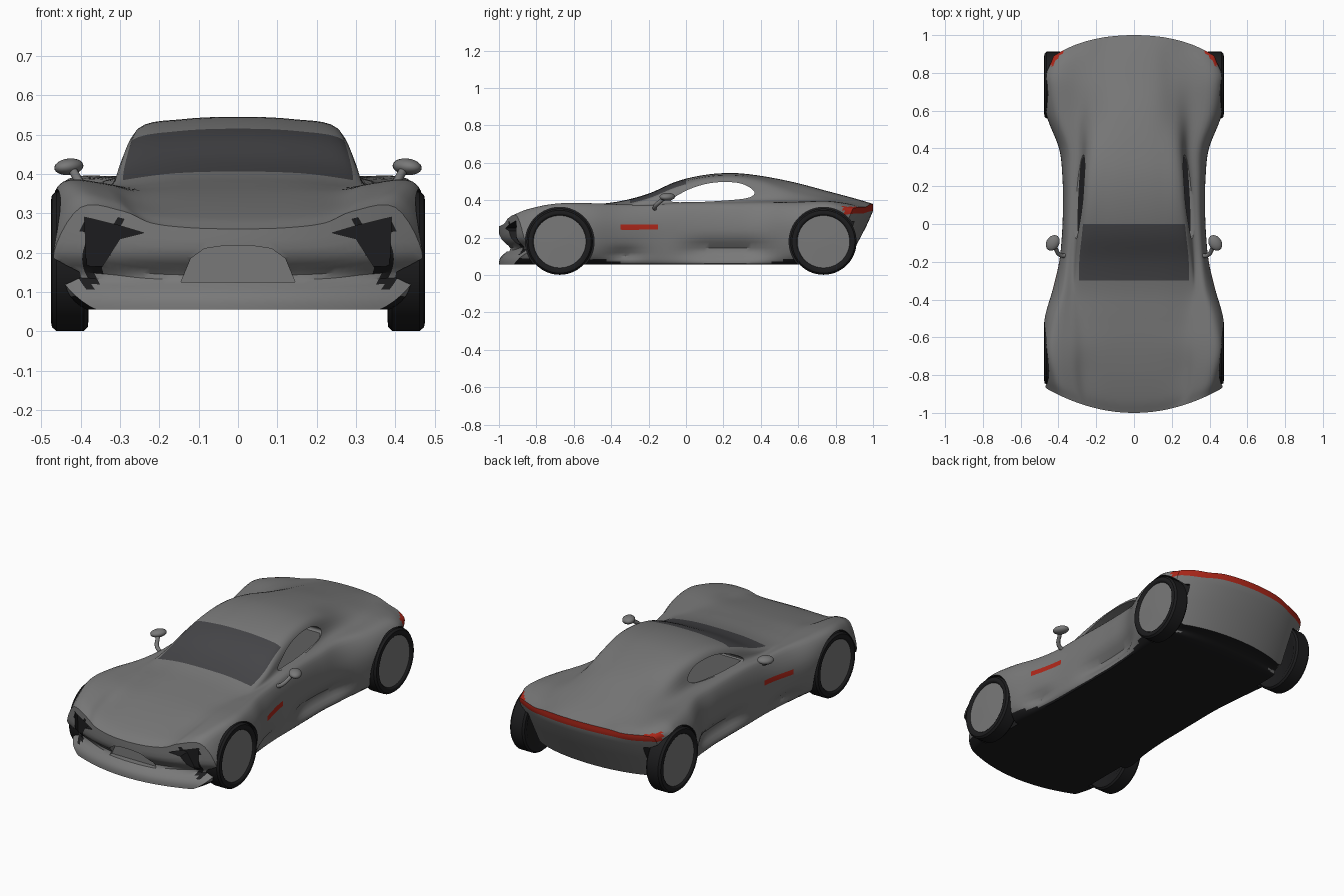
import bpy, bmesh, math
from mathutils import Vector

if "Cube" in bpy.data.objects:
    bpy.data.objects.remove(bpy.data.objects["Cube"])

S = 5          # subdivisions between control points
N = 22 * S     # points per body section
ZB = 0.055     # underside height
AXLES = (-.675, .735)

def mat(name, col):
    m = bpy.data.materials.new(name)
    m.diffuse_color = (*col, 1)
    m.use_nodes = True
    m.node_tree.nodes["Principled BSDF"].inputs["Base Color"].default_value = m.diffuse_color
    return m

SLOTS = [mat("grey", (.19, .19, .19)), mat("dark", (.012, .012, .013)),
         mat("light_red", (.42, .02, .01)), mat("glass", (.06, .06, .065))]

def smooth(t):
    t = min(1, max(0, t))
    return t * t * (3 - 2 * t)

def spline(pts, sub, closed):
    P, out = [Vector(p) for p in pts], []
    n = len(P)
    if not closed:
        P = P + [2 * P[-1] - P[-2], 2 * P[0] - P[1]]
    for i in range(n if closed else n - 1):
        a, b, c, d = (P[(i + k) % len(P)] for k in (-1, 0, 1, 2))
        for t in (s / sub for s in range(sub)):
            out.append(0.5 * (2 * b + (c - a) * t + (2 * a - 5 * b + 4 * c - d) * t**2
                              + (3 * b - a - 3 * c + d) * t**3))
    return out if closed else out + [P[n - 1]]

def shade(ob):
    bpy.ops.object.select_all(action='DESELECT')
    bpy.context.view_layer.objects.active = ob
    ob.select_set(True)
    bpy.ops.object.shade_smooth_by_angle(angle=math.radians(35))

def finish(name, bm, smooth_it=True):
    bmesh.ops.recalc_face_normals(bm, faces=bm.faces[:])
    me = bpy.data.meshes.new(name)
    bm.to_mesh(me)
    bm.free()
    for m in SLOTS:
        me.materials.append(m)
    ob = bpy.data.objects.new(name, me)
    bpy.context.collection.objects.link(ob)
    if smooth_it:
        shade(ob)
    return ob

# Body stations: y, sill x, side x, side z, fender x, fender z, roof-edge x, roof-edge z, centre z
STATIONS = [
    (-1.00, .36, .468, .20, .40, .315, .22, .275, .26), (-.93, .38, .475, .23, .42, .345, .25, .305, .29),
    (-.80, .39, .477, .27, .44, .37, .26, .33, .325), (-.65, .39, .477, .29, .445, .38, .26, .355, .355),
    (-.50, .38, .472, .28, .425, .377, .27, .365, .375), (-.35, .37, .43, .27, .385, .37, .29, .375, .395),
    (-.20, .36, .395, .27, .365, .365, .29, .41, .435), (-.05, .36, .38, .27, .355, .37, .275, .47, .50),
    (.10, .36, .375, .27, .35, .37, .26, .507, .535), (.25, .36, .378, .27, .35, .37, .25, .515, .545),
    (.40, .37, .395, .27, .355, .375, .235, .495, .53), (.58, .38, .463, .28, .41, .38, .22, .445, .495),
    (.75, .37, .477, .30, .43, .388, .21, .415, .45), (.90, .35, .47, .32, .42, .38, .20, .39, .41),
    (1.00, .33, .43, .325, .39, .36, .20, .375, .38)]

def section(s):
    y, xb, xw, zw, xf, zf, xr, zr, zc = s
    half = [(xb * k / 4, ZB) for k in range(5)]
    half += [(xb + .75 * (xw - xb), ZB + .065), (xw, zw), (xf, zf),
             (.4 * xf + .6 * xr, zf + .25 * (zr - zf)), (xr, zr), (.55 * xr, zr + .8 * (zc - zr)), (0, zc)]
    loop = half + [(-x, z) for x, z in half[-2:0:-1]]
    return [(p.x, y, max(p.y, ZB)) for p in spline(loop, S, True)]

def deform(p):
    # plan curvature of nose and tail, nose indent, tail undercut, side scoops
    x, t, z = p
    r = smooth((t - .7) / .3)
    y = t + .6 * x * x * smooth((-.55 - t) / .45)
    y += .05 * smooth((-.88 - t) / .12) * math.exp(-((z - .14) / .035) ** 2)
    y -= (.45 * x * x + .9 * x**4) * r + .45 * r * max(0, .34 - z)
    if abs(x) > .3:
        d = .042 * math.exp(-((t - .22) / .22) ** 4 - ((z - .135) / .045) ** 2)
        d += .03 * math.exp(-((t + .33) / .09) ** 2 - ((z - .11) / .03) ** 2)
        x -= math.copysign(d, x)
    return x, y, z + .03 * r * max(0, 1 - (z - ZB) / .2)

# Body shell with windscreen
bm = bmesh.new()
sections = [section(s) for s in spline(STATIONS, 6, False)]
rings = [[bm.verts.new(deform(p)) for p in sec] for sec in sections]
for a, b in zip(rings, rings[1:]):
    for i in range(N):
        f = bm.faces.new((a[i], a[(i + 1) % N], b[(i + 1) % N], b[i]))
        f.material_index = 3 if 9 * S <= i < 13 * S and -.29 < f.calc_center_median().y < .01 else 0

# Curved nose and tail panels, the tail with a light strip
for sec, ring, tail in ((sections[0], rings[0], False), (sections[-1], rings[-1], True)):
    C, rows = 4 * S, []
    zf, xb, xf = sec[7 * S][2], sec[C][0], sec[7 * S][0]
    for k in range(C, 7 * S + 1):
        v, row = (sec[k][2] - ZB) / (zf - ZB), []
        for j in range(-C, C + 1):
            lo, hi = j % N, (11 * S - j) % N
            if k in (C, 7 * S):
                row.append(ring[lo if k == C else hi])
            elif abs(j) == C:
                row.append(ring[k if j > 0 else -k])
            else:
                fx = (1 - v) * sec[lo][0] / xb + v * sec[hi][0] / xf
                z = (1 - v) * sec[lo][2] + v * sec[hi][2]
                row.append(bm.verts.new(deform((fx * sec[k][0], sec[k][1], z))))
        rows.append(row)
    for k, (a, b) in enumerate(zip(rows, rows[1:])):
        for j in range(2 * C):
            f = bm.faces.new((a[j], a[j + 1], b[j + 1], b[j]))
            c = f.calc_center_median()
            if tail:
                f.material_index = 2 if k >= 2 * S else 0
            elif .1 < c.z < .28 and .39 > abs(c.x) > .37 - .4 * (c.z - .1):
                f.material_index = 1

# Colour regions: underside, tail light corners, side markers
bmesh.ops.recalc_face_normals(bm, faces=bm.faces[:])
for f in bm.faces:
    c, n = f.calc_center_median(), f.normal
    if n.z < -.6 and c.z < .09:
        f.material_index = 1
    elif c.y > .84 and .32 < c.z < .366 and abs(c.x) > .38:
        f.material_index = 2
    elif -.36 < c.y < -.16 and abs(c.z - .245) < .016 and abs(n.x) > .5:
        f.material_index = 2
body = finish("body", bm, False)

def prism(profile, axis, a, b, index=0):
    bm = bmesh.new()
    ends = [[bm.verts.new((d, u, w) if axis == 'X' else (u, d, w)) for u, w in profile] for d in (a, b)]
    faces = [bm.faces.new(e) for e in ends]
    for i in range(len(profile)):
        faces.append(bm.faces.new((ends[0][i - 1], ends[0][i], ends[1][i], ends[1][i - 1])))
    for f in faces:
        f.material_index = 1 if max(v.co.z for v in f.verts) < .1 else index
    ob = finish("cutter", bm, False)
    ob.hide_render = True
    return ob

def circle(y, z, r, n=64):
    return [(y + r * math.cos(math.tau * i / n), z + r * math.sin(math.tau * i / n)) for i in range(n)]

# Openings: cabin, side windows, mouth, wheel arches, rear wheel cut-outs, front intakes
window = spline([(-.08, .395), (0, .45), (.1, .485), (.2, .497), (.3, .487), (.365, .445),
                 (.33, .412), (.18, .396), (.04, .39)], 6, True)
cabin = [(.31, .09), (.31, .35), (.30, .385), (.27, .42), (.215, .46)]
mouth = [(.145, .125), (.12, .185), (.085, .21), (.03, .218)]
cutters = [prism(cabin + [(-x, z) for x, z in cabin[::-1]], 'Y', -.07, .36),
           prism([tuple(p) for p in window], 'X', -.6, .6),
           prism(mouth + [(-x, z) for x, z in mouth[::-1]], 'Y', -1.2, -.925)]
for s in (1, -1):
    for y in AXLES:
        cutters.append(prism(circle(y, .178, .184), 'X', s * .36, s * .6, 1))
    cutters.append(prism([(.76, -.1), (1.2, -.1), (1.2, .27), (.9, .285), (.76, .28)],
                         'X', s * .362, s * .6, 1))
    cutters.append(prism([(s * x, z) for x, z in ((.24, .25), (.3, .268), (.39, .29), (.385, .165),
                                                  (.345, .165), (.30, .235))], 'Y', -1.2, -.885, 1))
bpy.context.view_layer.objects.active = body
for c in cutters:
    m = body.modifiers.new("cut", 'BOOLEAN')
    m.operation, m.solver, m.object = 'DIFFERENCE', 'EXACT', c
    bpy.ops.object.modifier_apply(modifier=m.name)
    bpy.data.objects.remove(c)
shade(body)

# Wheels: lathed tyre with a flat disc face
def wheel(name, side, y):
    prof = [(.385, 0), (.385, .14), (.38, .15), (.382, .168), (.392, .177), (.462, .177),
            (.473, .168), (.476, .152), (.474, .146), (.466, .14), (.468, .05), (.470, 0)]
    bm = bmesh.new()
    vs = [bm.verts.new((side * x, y, .178 + r)) for x, r in prof]
    for a, b in zip(vs, vs[1:]):
        bm.edges.new((a, b))
    bmesh.ops.spin(bm, geom=bm.verts[:] + bm.edges[:], cent=(0, y, .178), axis=(1, 0, 0),
                   angle=math.tau, steps=56, use_duplicate=False)
    bmesh.ops.remove_doubles(bm, verts=bm.verts[:], dist=1e-5)
    for f in bm.faces:
        c = f.calc_center_median()
        f.material_index = 0 if math.hypot(c.y - y, c.z - .178) < .138 and abs(c.x) > .42 else 1
    finish(name, bm)

# Mirror head and stalk
def mirror(name, side):
    bm = bmesh.new()
    bmesh.ops.create_uvsphere(bm, u_segments=24, v_segments=14, radius=1)
    for v in bm.verts:
        x, y, z = v.co
        v.co = (side * (.43 + .037 * x), -.1 + .04 * y - .01 * x, .418 + .021 * z - .003 * x)
    finish(name + "_head", bm)
    cu = bpy.data.curves.new(name + "_stalk", 'CURVE')
    cu.dimensions, cu.bevel_depth, cu.bevel_resolution, cu.use_fill_caps = '3D', .011, 3, True
    cu.materials.append(SLOTS[0])
    sp = cu.splines.new('BEZIER')
    sp.bezier_points.add(2)
    for bp, (x, y, z) in zip(sp.bezier_points, [(.345, -.165, .345), (.39, -.165, .367), (.42, -.12, .408)]):
        bp.co = (side * x, y, z)
        bp.handle_left_type = bp.handle_right_type = 'AUTO'
    bpy.context.collection.objects.link(bpy.data.objects.new(name + "_stalk", cu))

for side, tag in ((1, "right"), (-1, "left")):
    wheel("front_wheel_" + tag, side, AXLES[0])
    wheel("rear_wheel_" + tag, side, AXLES[1])
    mirror("mirror_" + tag, side)
